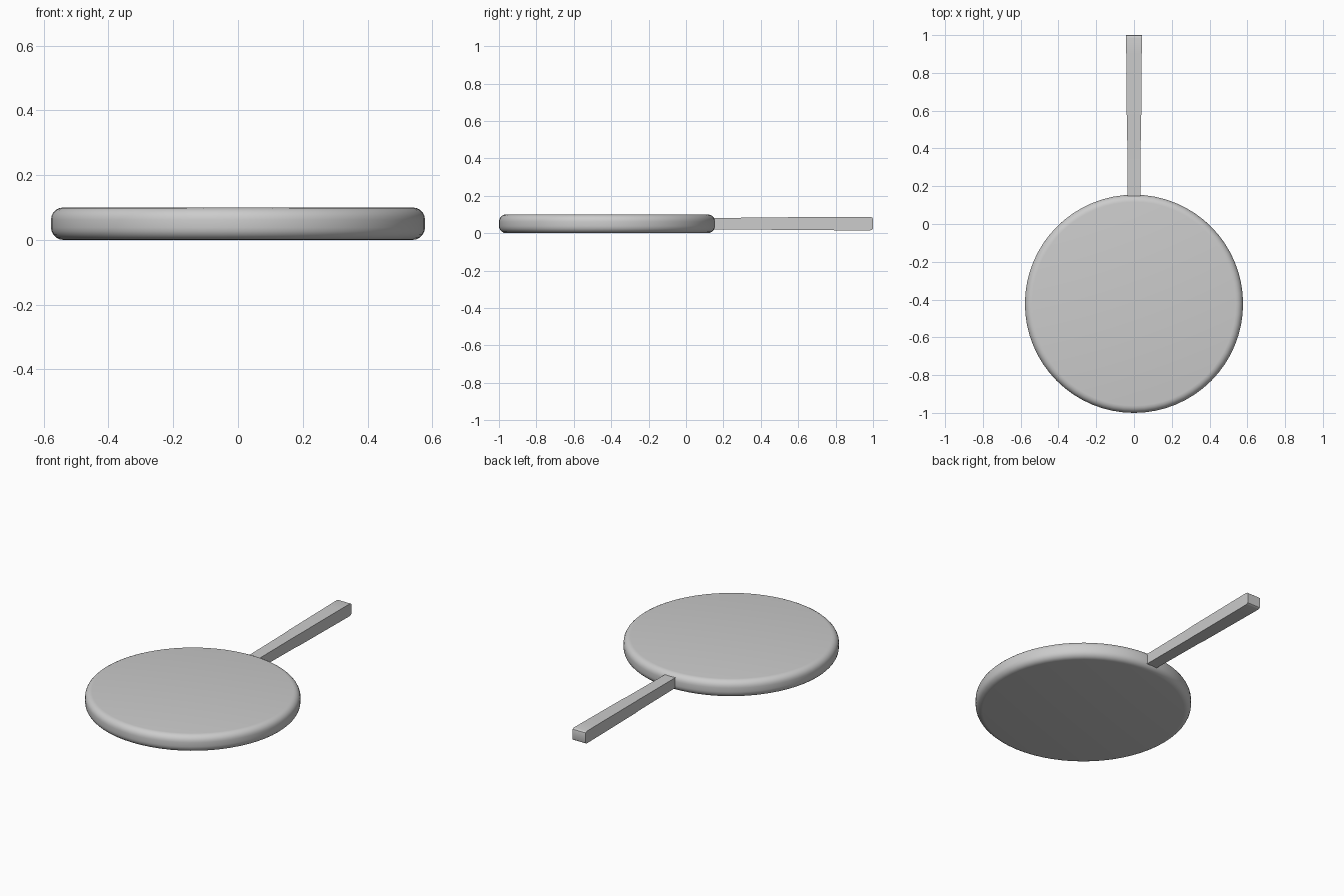
import bpy, bmesh
from math import sin, cos, pi, radians

if "Cube" in bpy.data.objects:
    bpy.data.objects.remove(bpy.data.objects["Cube"])

SEGMENTS = 64
CENTRE_Y, RADIUS, HEIGHT, ROUND = -0.4225, 0.5775, 0.1, 0.038


def add_object(name, bm):
    bmesh.ops.recalc_face_normals(bm, faces=bm.faces)
    mesh = bpy.data.meshes.new(name)
    bm.to_mesh(mesh)
    bm.free()
    obj = bpy.data.objects.new(name, mesh)
    bpy.context.collection.objects.link(obj)
    bpy.ops.object.select_all(action='DESELECT')
    obj.select_set(True)
    bpy.context.view_layer.objects.active = obj
    bpy.ops.object.shade_smooth_by_angle(angle=radians(30))
    return obj


def loft(bm, rings):
    """Bridge equal-length rings of points and cap both ends."""
    loops = [[bm.verts.new(p) for p in ring] for ring in rings]
    for a, b in zip(loops, loops[1:]):
        n = len(a)
        for i in range(n):
            j = (i + 1) % n
            bm.faces.new((a[i], a[j], b[j], b[i]))
    bm.faces.new(loops[0])
    bm.faces.new(loops[-1])


# Round paddle head: disc with quarter-round top and bottom rims
profile = []
for start, z_mid in ((-pi / 2, ROUND), (0, HEIGHT - ROUND)):
    for k in range(6):
        a = start + k / 5 * pi / 2
        profile.append((RADIUS - ROUND + ROUND * cos(a), z_mid + ROUND * sin(a)))
bm = bmesh.new()
loft(bm, [[(r * cos(2 * pi * i / SEGMENTS),
            CENTRE_Y + r * sin(2 * pi * i / SEGMENTS), z)
           for i in range(SEGMENTS)] for r, z in profile])
add_object("pan_head", bm)

# Handle: square bar widening slightly toward a softened tip
# (y, half width, half height)
stations = [(0.12, 0.034, 0.030), (0.49, 0.036, 0.033), (0.53, 0.038, 0.034),
            (0.90, 0.041, 0.036), (0.985, 0.042, 0.036),
            (0.993, 0.042, 0.034), (0.998, 0.042, 0.030), (1.0, 0.042, 0.024)]
bm = bmesh.new()
loft(bm, [[(-w, y, 0.051 - h), (w, y, 0.051 - h), (w, y, 0.051 + h), (-w, y, 0.051 + h)]
          for y, w, h in stations])
add_object("handle", bm)
